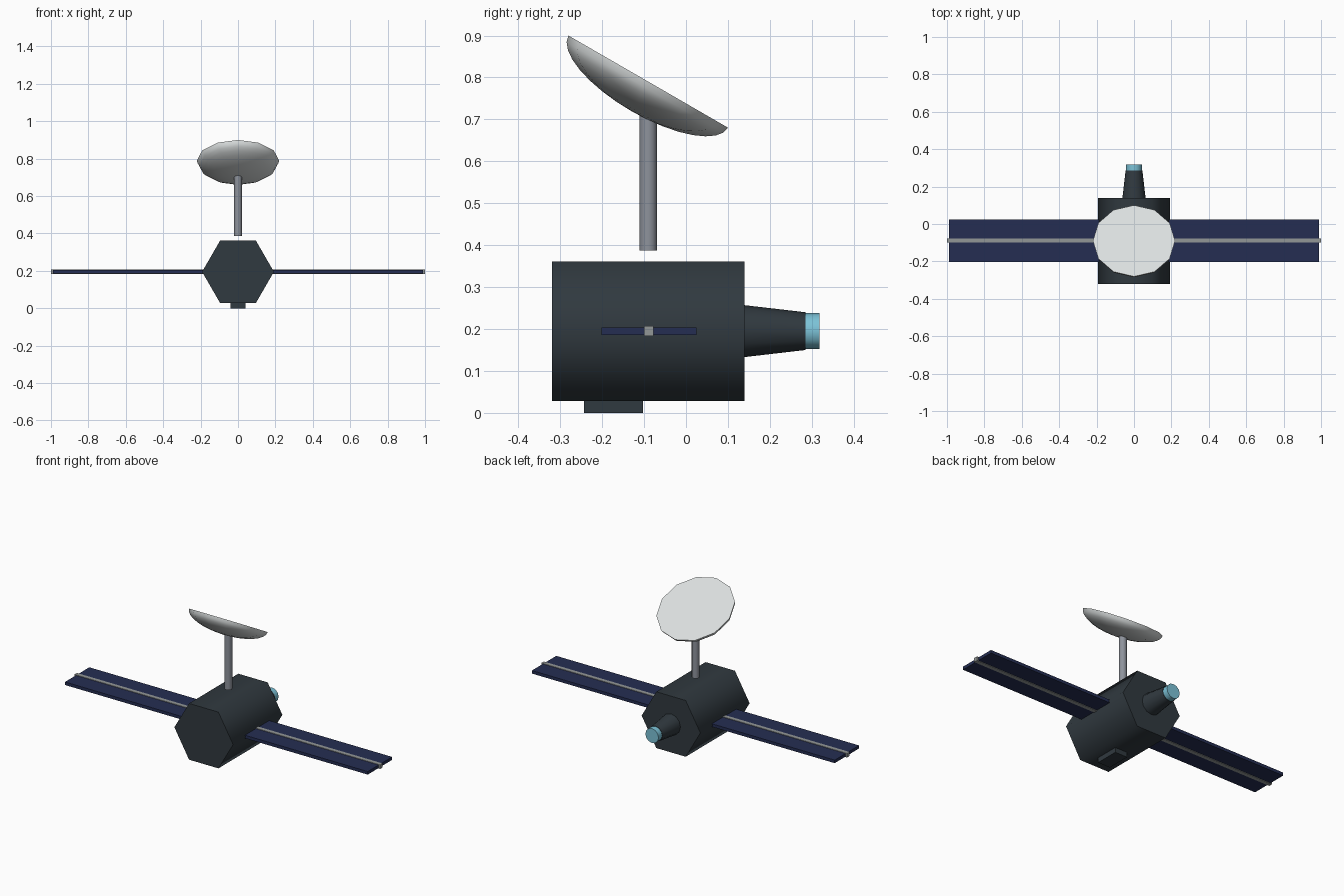
import bpy, bmesh, math
from mathutils import Matrix, Vector

if "Cube" in bpy.data.objects:
    bpy.data.objects.remove(bpy.data.objects["Cube"])


def material(name, r, g, b):
    m = bpy.data.materials.new(name)
    m.use_nodes = True
    m.diffuse_color = (r, g, b, 1)
    m.node_tree.nodes["Principled BSDF"].inputs["Base Color"].default_value = (r, g, b, 1)
    return m


slate = material("dark_slate", 0.030, 0.041, 0.050)
navy = material("panel_navy", 0.018, 0.027, 0.085)
steel = material("mast_steel", 0.27, 0.29, 0.33)
grey = material("spar_grey", 0.29, 0.31, 0.31)
teal = material("lens_teal", 0.20, 0.54, 0.68)
white = material("dish_white", 0.71, 0.74, 0.74)

AXIS_Y, AXIS_Z = -0.09, 0.195   # mast / panel centre line and body axis height


def finish(obj, name, mat, smooth_angle=None):
    obj.name = obj.data.name = name
    obj.data.materials.append(mat)
    if smooth_angle:
        bpy.ops.object.select_all(action="DESELECT")
        obj.select_set(True)
        bpy.context.view_layer.objects.active = obj
        bpy.ops.object.shade_smooth_by_angle(angle=math.radians(smooth_angle))
    return obj


def box(name, mat, lo, hi):
    lo, hi = Vector(lo), Vector(hi)
    bpy.ops.mesh.primitive_cube_add(size=1, location=(lo + hi) / 2)
    obj = bpy.context.object
    obj.data.transform(Matrix.Diagonal((*(hi - lo), 1)))
    return finish(obj, name, mat)


def lathe(name, mat, profile, sides, matrix, angle):
    """Closed solid turned about local z from (radius, height) points."""
    bm = bmesh.new()
    rings = []
    for r, h in profile:
        turns = [2 * math.pi * i / sides for i in range(sides)]
        rings.append([bm.verts.new((r * math.cos(t), r * math.sin(t), h)) for t in turns])
    for a, b in zip(rings, rings[1:]):
        for i in range(sides):
            j = (i + 1) % sides
            bm.faces.new((a[i], a[j], b[j], b[i]))
    bm.faces.new(rings[0][::-1])
    bm.faces.new(rings[-1])
    bmesh.ops.remove_doubles(bm, verts=bm.verts, dist=1e-5)
    bmesh.ops.recalc_face_normals(bm, faces=bm.faces)
    bm.transform(matrix)
    mesh = bpy.data.meshes.new(name)
    bm.to_mesh(mesh)
    bm.free()
    obj = bpy.data.objects.new(name, mesh)
    bpy.context.collection.objects.link(obj)
    return finish(obj, name, mat, angle)


# Hexagonal body and rear nozzle, turned about the y axis
along_y = Matrix.Translation((0, 0, AXIS_Z)) @ Matrix.Rotation(math.radians(-90), 4, "X")
lathe("body", slate, [(0.192, -0.32), (0.192, 0.14)], 6, along_y, 65)
lathe("nozzle", slate, [(0.063, 0.13), (0.045, 0.285)], 12, along_y, 40)
lathe("nozzle_lens", teal, [(0.043, 0.28), (0.043, 0.318)], 12, along_y, 40)

# Sensor box under the body
box("belly_box", slate, (-0.04, -0.243, 0), (0.04, -0.103, 0.04))

# Solar panels with a central spar on each side
for side, s in (("left", 1), ("right", -1)):
    xs = sorted((s * 0.185, s * 0.99))
    box(side + "_panel", navy, (xs[0], -0.202, AXIS_Z - 0.009), (xs[1], 0.025, AXIS_Z + 0.009))
    xs = sorted((s * 0.185, s * 1.0))
    box(side + "_spar", grey, (xs[0], -0.100, AXIS_Z - 0.012), (xs[1], -0.077, AXIS_Z + 0.012))

# Mast
lathe("mast", steel, [(0.021, 0.387), (0.021, 0.735)], 12,
      Matrix.Translation((0, AXIS_Y, 0)), 40)

# Tilted dish: half ellipsoid with a flat top
steps = 8
bowl = [(0.22 * math.sin(t), -0.081 * math.cos(t))
        for t in (math.pi / 2 * (i / steps) for i in range(steps + 1))]
tilt = Matrix.Translation((0, AXIS_Y, 0.79)) @ Matrix.Rotation(math.radians(-30), 4, "X")
lathe("dish", white, bowl, 12, tilt, 50)
